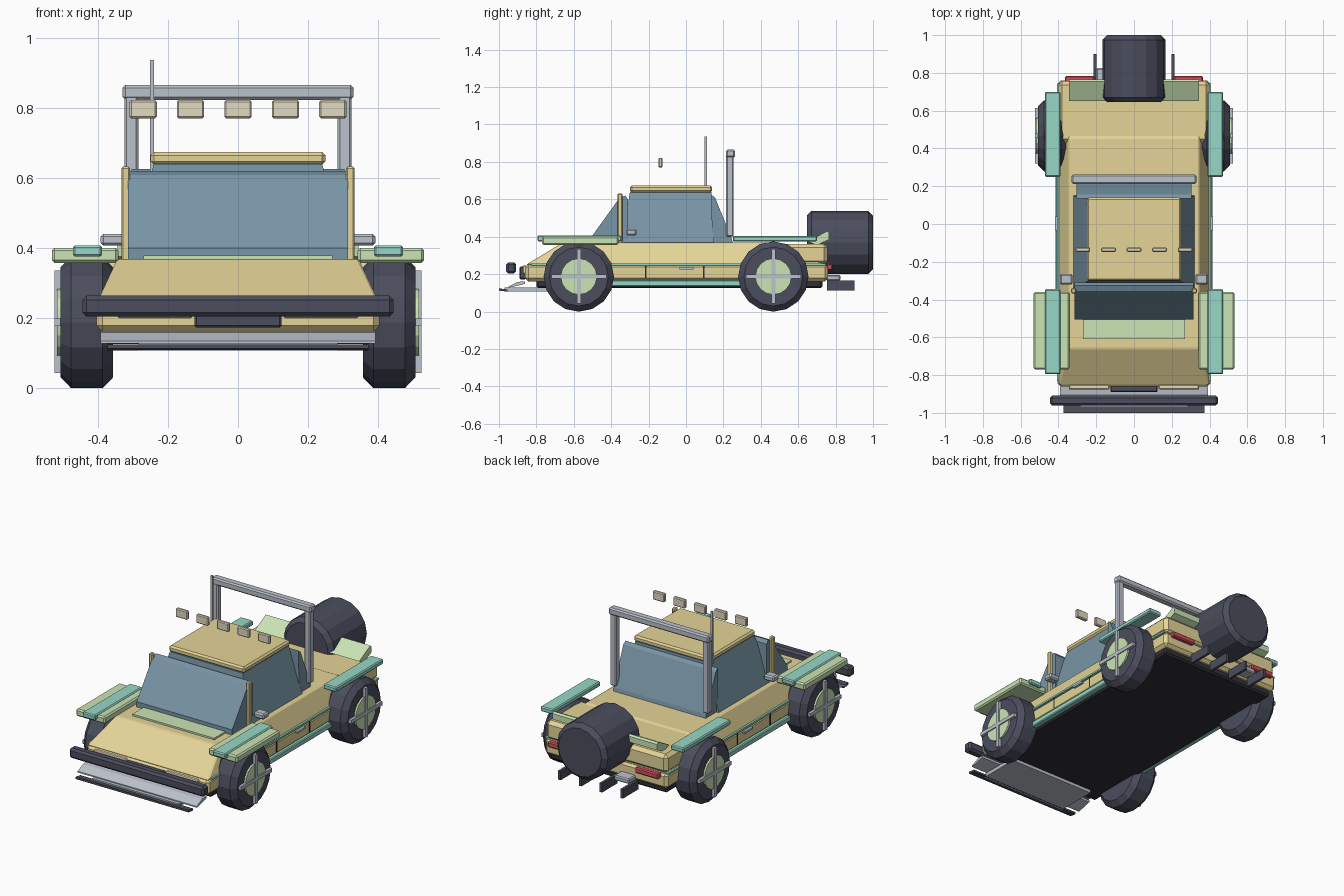
import bpy, bmesh
from math import pi, radians
from mathutils import Matrix, Vector

if "Cube" in bpy.data.objects:
    bpy.data.objects.remove(bpy.data.objects["Cube"])

COLORS = dict(yellow=(.78, .66, .31), glass=(.19, .30, .38), dark=(.07, .075, .11), teal=(.31, .68, .57),
              green=(.60, .78, .46), red=(.65, .08, .10), grey=(.50, .54, .60), lamp=(.76, .70, .52),
              black=(.03, .03, .04))
MATS = {}
for key, rgb in COLORS.items():
    MATS[key] = bpy.data.materials.new(key)
    MATS[key].diffuse_color = (*rgb, 1)


def finish(name, bm, color, bevel=0.0):
    bmesh.ops.recalc_face_normals(bm, faces=bm.faces)
    me = bpy.data.meshes.new(name)
    bm.to_mesh(me)
    bm.free()
    ob = bpy.data.objects.new(name, me)
    bpy.context.collection.objects.link(ob)
    me.materials.append(MATS[color])
    if bevel:
        m = ob.modifiers.new("bevel", 'BEVEL')
        m.width, m.segments, m.limit_method = bevel, 1, 'ANGLE'
    return ob


def frustum(name, color, lo, hi, z, bevel=0.0):
    """Tapered box; lo and hi are (x0, x1, y0, y1) at heights z[0], z[1]."""
    bm = bmesh.new()
    rings = [[bm.verts.new((x, y, h)) for x, y in
              ((r[0], r[2]), (r[1], r[2]), (r[1], r[3]), (r[0], r[3]))] for r, h in zip((lo, hi), z)]
    bm.faces.new(rings[0])
    bm.faces.new(rings[1])
    for i in range(4):
        j = (i + 1) % 4
        bm.faces.new((rings[0][i], rings[0][j], rings[1][j], rings[1][i]))
    return finish(name, bm, color, bevel)


def box(name, color, x, y, z, bevel=0.0):
    return frustum(name, color, (*x, *y), (*x, *y), z, bevel)


def prism(name, color, half, pts, bevel=0.0):
    """Side profile (y, z) extruded symmetrically across x."""
    bm = bmesh.new()
    a = [bm.verts.new((-half, y, z)) for y, z in pts]
    b = [bm.verts.new((half, y, z)) for y, z in pts]
    bm.faces.new(a)
    bm.faces.new(b)
    for i in range(len(pts)):
        j = (i + 1) % len(pts)
        bm.faces.new((a[i], a[j], b[j], b[i]))
    return finish(name, bm, color, bevel)


def cylinder(name, color, centre, r, depth, axis, bevel=0.0, n=16):
    bm = bmesh.new()
    rot = Matrix.Rotation(pi / 2, 4, 'Y' if axis == 'X' else 'X')
    bmesh.ops.create_cone(bm, cap_ends=True, segments=n, radius1=r, radius2=r, depth=depth,
                          matrix=Matrix.Translation(centre) @ rot)
    ob = finish(name, bm, color, bevel)
    if bevel:
        ob.modifiers["bevel"].angle_limit = radians(50)
    return ob


def pair(name, color, x, y, z, bevel=0.0):
    """Box mirrored to both sides."""
    box(name + "_right", color, x, y, z, bevel)
    box(name + "_left", color, (-x[1], -x[0]), y, z, bevel)


# Body
box("undertray", "black", (-.385, .385), (-.80, .73), (.125, .17), .01)
box("lower_body", "yellow", (-.405, .405), (-.86, .76), (.16, .255), .018)
frustum("upper_body", "yellow", (-.40, .40, -.855, .755), (-.345, .345, -.66, .45), (.25, .368), .006)
box("rear_deck", "yellow", (-.40, .40), (.43, .757), (.25, .362), .02)
box("body_stripe", "teal", (-.408, .408), (-.83, .745), (.247, .258))
pair("side_sill", "teal", (.36, .415), (-.42, .33), (.135, .168), .005)
box("hood_vent", "green", (-.27, .27), (-.61, -.49), (.36, .378))

# Doors
for y in (-.215, .095):
    pair("door_seam", "black", (.40, .408), (y - .004, y + .004), (.18, .245))
pair("door_handle", "grey", (.40, .418), (-.035, .04), (.226, .238))

# Cab
frustum("cab_glass", "glass", (-.322, .322, -.34, .15), (-.24, .24, -.30, .135), (.365, .64))
prism("windshield", "glass", .315, [(-.505, .366), (-.505, .40), (-.355, .608), (-.325, .62), (-.31, .60), (-.31, .366)])
prism("rear_window", "glass", .305, [(.14, .366), (.25, .366), (.245, .39), (.155, .61), (.135, .625)])
box("roof", "yellow", (-.25, .25), (-.30, .14), (.637, .674), .01)
pair("windshield_pillar", "yellow", (.308, .333), (-.367, -.34), (.36, .632), .005)
pair("side_mirror", "grey", (.325, .393), (-.32, -.265), (.406, .44), .008)

# Roll bar, lamps, antenna
pair("roll_bar_post", "grey", (.285, .325), (.215, .255), (.40, .84), .006)
box("roll_bar_top", "grey", (-.33, .33), (.213, .262), (.823, .865), .008)
for i in range(5):
    x = (i - 2) * .1355
    box("roof_lamp", "lamp", (x - .039, x + .039), (-.147, -.125), (.77, .822), .005)
box("antenna", "grey", (-.252, -.240), (.10, .112), (.55, .937))

# Fenders
pair("front_fender", "green", (.342, .532), (-.77, -.36), (.357, .40), .008)
pair("front_fender_strip", "teal", (.388, .472), (-.795, -.345), (.375, .407), .006)
pair("rear_fender_strip", "teal", (.388, .472), (.25, .70), (.375, .405), .006)

# Wheels
for y in (-.573, .467):
    for s, side in ((1, "right"), (-1, "left")):
        cylinder("tyre_" + side, "dark", (s * .432, y, .187), .188, .15, 'X', .03)
        cylinder("hub_" + side, "green", (s * .48, y, .187), .097, .075, 'X')
        xs = sorted((s * .505, s * .524))
        box("spoke_upright_" + side, "grey", xs, (y - .011, y + .011), (.042, .335))
        box("spoke_level_" + side, "grey", xs, (y - .147, y + .147), (.176, .198))

# Front end
box("front_bumper", "dark", (-.445, .445), (-.962, -.908), (.203, .263), .012)
box("winch", "dark", (-.125, .125), (-.89, -.855), (.172, .24), .006)
pair("headlight", "lamp", (.13, .345), (-.875, -.85), (.20, .245), .005)
prism("skid_bar", "grey", .393, [(-.95, .126), (-.86, .148), (-.86, .162), (-.90, .158), (-.95, .134)])
prism("front_splitter", "dark", .373, [(-1, .112), (-.955, .106), (-.955, .118), (-1, .124)])
box("skid_plate", "grey", (-.285, .285), (-.97, -.72), (.107, .128))

# Rear end
cylinder("spare_wheel", "dark", (0, .823, .37), .168, .354, 'Y', .025)
prism("rear_spoiler", "green", .345, [(.65, .375), (.755, .43), (.765, .42), (.765, .385), (.70, .355)])
pair("tail_light", "red", (.21, .365), (.75, .784), (.222, .255), .006)
for i in range(4):
    x = (i - 1.5) * .137
    box("rear_fin", "dark", (x - .008, x + .008), (.755, .90), (.113, .167))
box("exhaust", "grey", (-.20, -.10), (.75, .825), (.165, .195), .006)

for m in bpy.data.materials:
    if m.users and not m.is_grease_pencil:
        m.use_nodes = True
        m.node_tree.nodes["Principled BSDF"].inputs["Base Color"].default_value = m.diffuse_color
